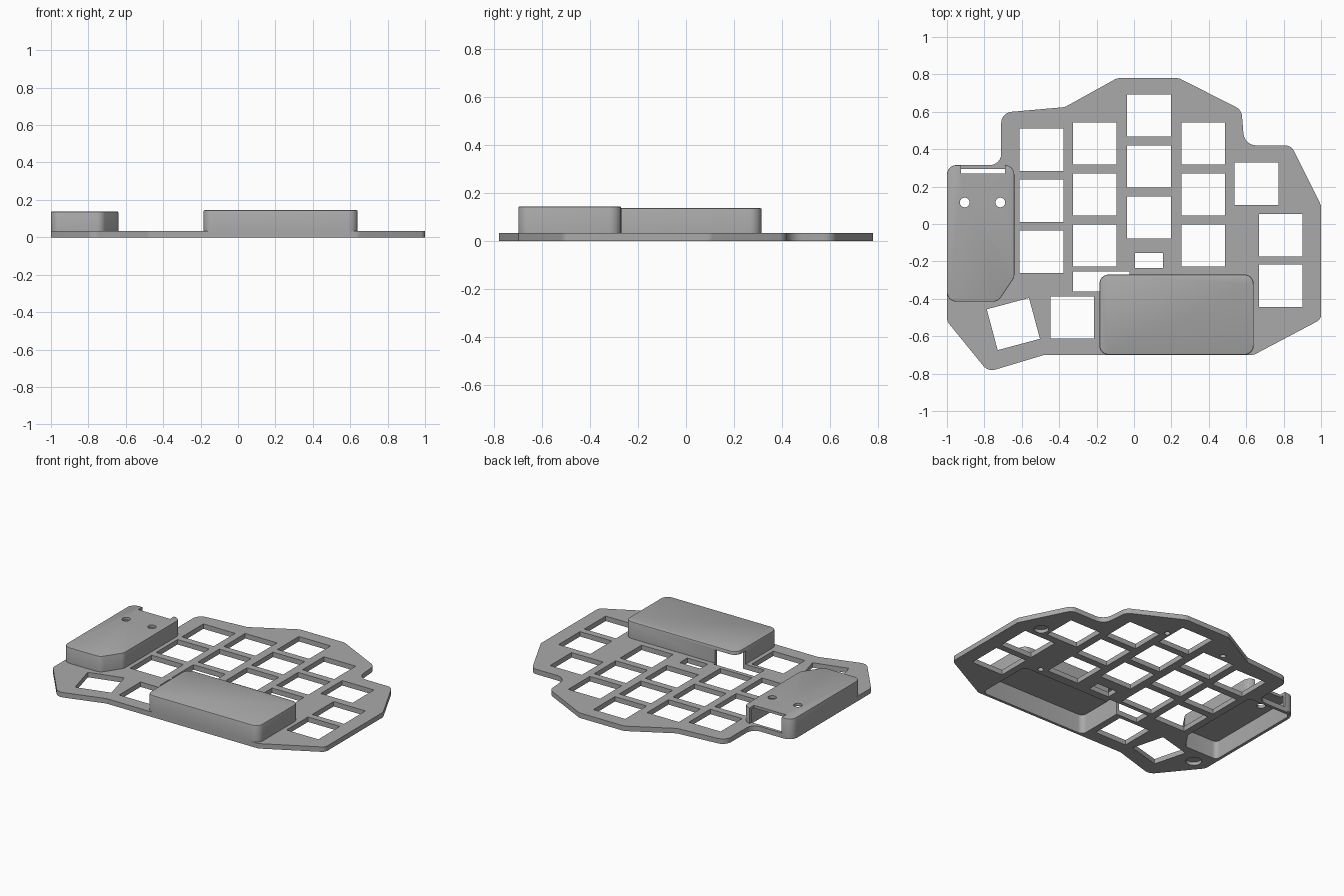
import bpy, bmesh, math
from mathutils import Vector, Matrix

if "Cube" in bpy.data.objects:
    bpy.data.objects.remove(bpy.data.objects["Cube"])

grey = bpy.data.materials.new("grey_plastic")
grey.diffuse_color = (0.40, 0.40, 0.40, 1)
grey.use_nodes = True
grey.node_tree.nodes["Principled BSDF"].inputs["Base Color"].default_value = grey.diffuse_color

T = 0.033      # plate thickness
WALL = 0.018   # cover wall thickness


def rounded(corners, steps=6):
    """Polygon from (x, y, radius) corners, each replaced by a tangent arc."""
    pts, n = [], len(corners)
    for i, (x, y, r) in enumerate(corners):
        p = Vector((x, y))
        if r <= 0:
            pts.append(p)
            continue
        a = (Vector(corners[i - 1][:2]) - p).normalized()
        b = (Vector(corners[(i + 1) % n][:2]) - p).normalized()
        half = a.angle(b) / 2
        c = p + (a + b).normalized() * (r / math.sin(half))
        s = p + a * (r / math.tan(half)) - c
        sweep = math.pi - 2 * half
        if a.x * b.y - a.y * b.x < 0:
            sweep = -sweep
        for k in range(steps + 1):
            t = -sweep * k / steps
            pts.append(c + Vector((s.x * math.cos(t) - s.y * math.sin(t),
                                   s.x * math.sin(t) + s.y * math.cos(t))))
    return pts


def rect(x0, x1, y0, y1, r=0):
    return rounded([(x0, y0, r), (x1, y0, r), (x1, y1, r), (x0, y1, r)])


def circle(x, y, r, n=24):
    return [Vector((x + r * math.cos(2 * math.pi * k / n),
                    y + r * math.sin(2 * math.pi * k / n))) for k in range(n)]


def prism(name, pts, z0, z1, bevel=0):
    bm = bmesh.new()
    face = bm.faces.new([bm.verts.new((p.x, p.y, z0)) for p in pts])
    ext = bmesh.ops.extrude_face_region(bm, geom=[face])["geom"]
    for v in ext:
        if isinstance(v, bmesh.types.BMVert):
            v.co.z = z1
    bmesh.ops.recalc_face_normals(bm, faces=bm.faces)
    if bevel:
        top = [e for e in bm.edges if all(v.co.z > z1 - 1e-5 for v in e.verts)]
        bmesh.ops.bevel(bm, geom=top, offset=bevel, segments=2, profile=0.5,
                        affect='EDGES')
    me = bpy.data.meshes.new(name)
    bm.to_mesh(me)
    bm.free()
    me.materials.append(grey)
    ob = bpy.data.objects.new(name, me)
    bpy.context.collection.objects.link(ob)
    return ob


def combine(target, tool, op):
    mod = target.modifiers.new(op.lower(), 'BOOLEAN')
    mod.operation, mod.object, mod.solver = op, tool, 'EXACT'
    bpy.context.view_layer.objects.active = target
    bpy.ops.object.modifier_apply(modifier=mod.name)
    bpy.data.objects.remove(tool, do_unlink=True)


def cut(pts, z0, z1):
    combine(case, prism("cutter", pts, z0, z1), 'DIFFERENCE')


# Switch plate outline, clockwise from the top edge
outline = [(-0.09, 0.78, 0.06), (0.24, 0.78, 0.06), (0.575, 0.61, 0.06),
           (0.59, 0.42, 0.07), (0.84, 0.42, 0.05), (1, 0.10, 0.05),
           (1, -0.51, 0.04), (0.64, -0.70, 0.05), (-0.48, -0.70, 0.05),
           (-0.78, -0.79, 0.06), (-1, -0.52, 0.05), (-1, 0.315, 0.06),
           (-0.71, 0.315, 0.06), (-0.71, 0.595, 0.06), (-0.37, 0.625, 0.05)]
case = prism("keyboard_case", rounded(outline), 0, T)

# Raised battery cover and controller cover
combine(case, prism("battery_cover", rect(-0.185, 0.64, -0.70, -0.27, 0.05),
                    0.01, 0.145, 0.008), 'UNION')


def controller(d, r):
    return rounded([(-1 + d, 0.315 - d, r), (-0.64 - d, 0.315 - d, r),
                    (-0.64 - d, -0.285 + d / 3, r),
                    (-0.727 - d / 2, -0.415 + d, r), (-1 + d, -0.415 + d, r)])


combine(case, prism("controller_cover", controller(0, 0.05),
                    0.01, 0.137, 0.004), 'UNION')

# Hollow both covers from below
cut(rect(-0.185 + WALL, 0.64 - WALL, -0.70 + WALL, -0.27 - WALL, 0.035), -0.1, 0.127)
cut(controller(0.02, 0.03), -0.1, 0.119)

# Connector opening and fixing holes in the controller cover
cut(rect(-0.925, -0.69, 0.27, 0.40), T, 0.3)
for x in (-0.905, -0.715):
    cut(circle(x, 0.115, 0.026), 0.08, 0.3)

# Cable slot through the plate and the corner of the battery cover
cut(rect(-0.325, -0.025, -0.362, -0.255), -0.1, 0.122)

# Switch cutouts: (x, y, turn in degrees)
keys = [(x, y0 - i * 0.2725, 0)
        for x, y0 in ((-0.495, 0.397), (-0.21, 0.43), (0.08, 0.58), (0.37, 0.43))
        for i in range(3)]
keys += [(0.655, 0.215, 0), (0.785, -0.06, 0), (0.785, -0.33, 0),
         (-0.33, -0.50, 0), (-0.645, -0.535, 15)]
for x, y, turn in keys:
    rot = Matrix.Rotation(math.radians(turn), 2)
    cut([rot @ p + Vector((x, y)) for p in rect(-0.117, 0.117, -0.113, 0.113)], -0.1, 0.1)

# Small rectangular port
cut(rect(0.005, 0.155, -0.235, -0.155), -0.1, 0.1)

# Blind recesses underneath for feet and screws
for x, y, r in ((0.84, 0.13, 0.045), (-0.89, -0.50, 0.048), (0.225, 0.58, 0.018),
                (-0.21, 0.585, 0.018), (0.53, -0.245, 0.018)):
    cut(circle(x, y, r), -0.1, 0.022)

# Smooth the rounded corners, keep the edges sharp
bpy.ops.object.select_all(action='DESELECT')
case.select_set(True)
bpy.context.view_layer.objects.active = case
bpy.ops.object.shade_smooth_by_angle(angle=math.radians(30))
